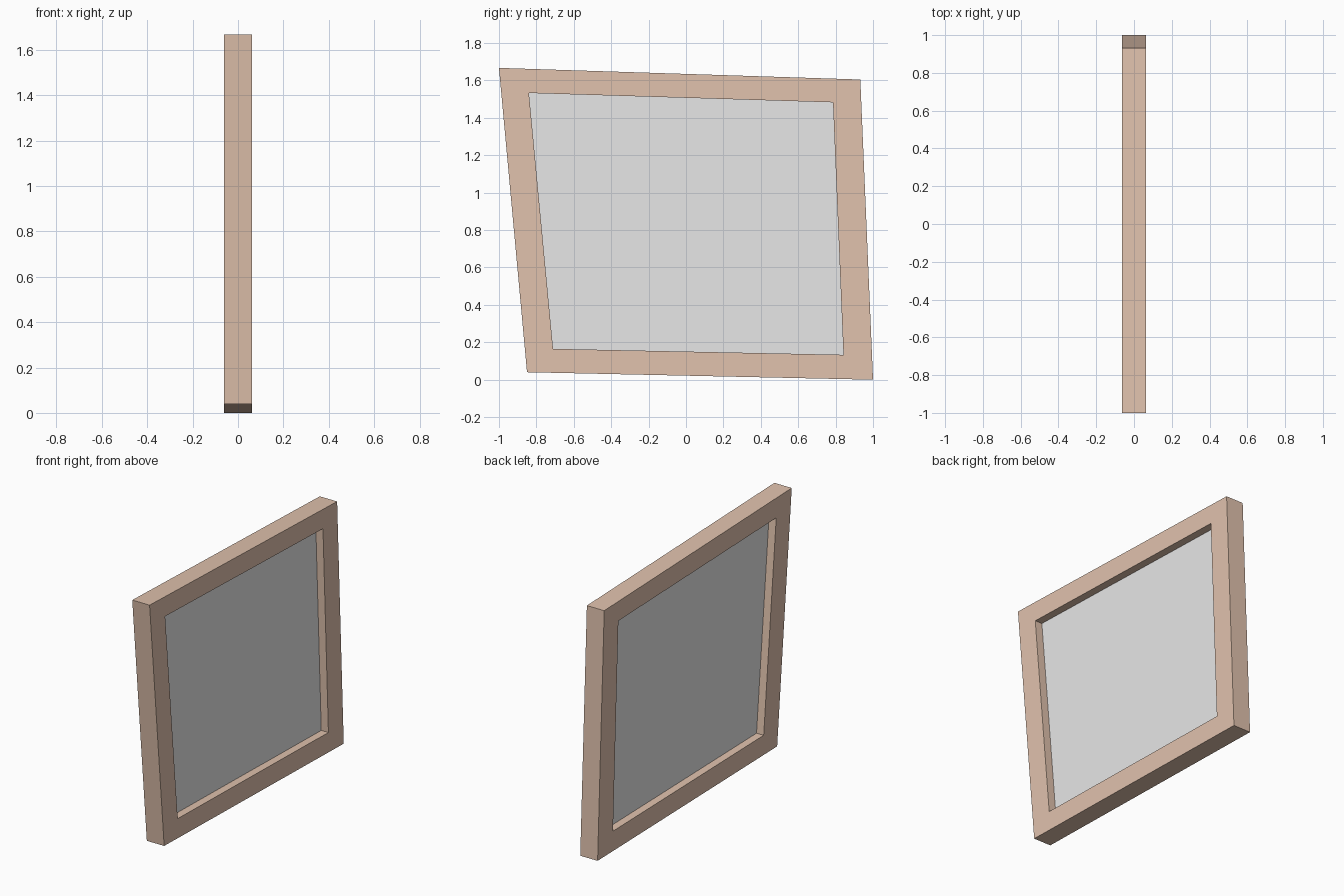
import bpy
import bmesh

cube = bpy.data.objects.get("Cube")
if cube:
    bpy.data.objects.remove(cube, do_unlink=True)


def material(name, rgb):
    mat = bpy.data.materials.new(name)
    mat.use_nodes = True
    mat.diffuse_color = (*rgb, 1)
    mat.node_tree.nodes["Principled BSDF"].inputs["Base Color"].default_value = (*rgb, 1)
    return mat


def build(name, mat, make_faces):
    bm = bmesh.new()
    make_faces(bm)
    bmesh.ops.recalc_face_normals(bm, faces=bm.faces)
    mesh = bpy.data.meshes.new(name)
    bm.to_mesh(mesh)
    bm.free()
    mesh.materials.append(mat)
    obj = bpy.data.objects.new(name, mesh)
    bpy.context.collection.objects.link(obj)
    return obj


def ring(bm, outline, x):
    return [bm.verts.new((x, y, z)) for y, z in outline]


def bridge(bm, a, b):
    for i in range(len(a)):
        j = (i + 1) % len(a)
        bm.faces.new((a[i], a[j], b[j], b[i]))


# Skewed outlines in the y-z plane
outer = [(-1, 1.667), (0.932, 1.605), (1, 0), (-0.85, 0.04)]
inner = [(-0.84, 1.533), (0.786, 1.483), (0.842, 0.133), (-0.711, 0.165)]
frame_half = 0.0625
pane_half = 0.011


# Hollow frame: four rings joined in a loop
def frame_faces(bm):
    rings = [ring(bm, outer, -frame_half), ring(bm, outer, frame_half),
             ring(bm, inner, frame_half), ring(bm, inner, -frame_half)]
    for i in range(4):
        bridge(bm, rings[i], rings[(i + 1) % 4])


# Thin pane filling the opening
def pane_faces(bm):
    back, front = ring(bm, inner, -pane_half), ring(bm, inner, pane_half)
    bm.faces.new(back)
    bm.faces.new(front)
    bridge(bm, back, front)


build("window_frame", material("light wood", (0.75, 0.54, 0.42)), frame_faces)
build("window_pane", material("pale grey glass", (0.8, 0.8, 0.8)), pane_faces)
